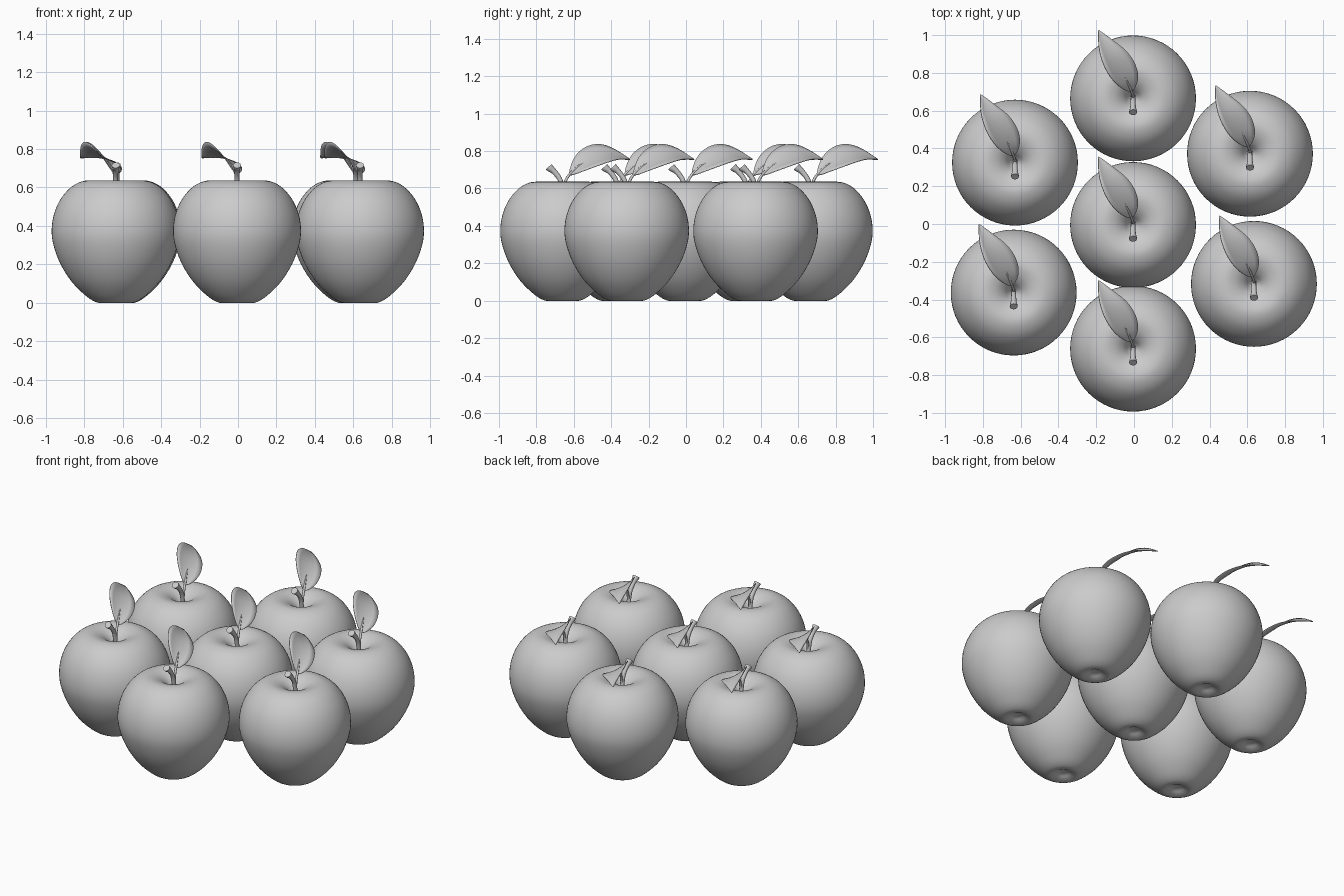
import bpy, bmesh, math
from mathutils import Vector

if "Cube" in bpy.data.objects:
    bpy.data.objects.remove(bpy.data.objects["Cube"])

CENTRES = [(-0.005, -0.005), (-0.005, 0.665), (-0.005, -0.66), (0.614, 0.372),
           (0.635, -0.317), (-0.63, 0.325), (-0.637, -0.363)]


def spline(pts, steps):
    """Catmull-Rom curve through the points (any dimension)."""
    p = [Vector(q) for q in pts]
    p = [2 * p[0] - p[1]] + p + [2 * p[-1] - p[-2]]
    out = []
    for i in range(1, len(p) - 2):
        a, b, c, d = p[i - 1:i + 3]
        for k in range(steps):
            t = k / steps
            out.append(0.5 * (2 * b + (c - a) * t + (2 * a - 5 * b + 4 * c - d) * t * t
                              + (3 * b - a - 3 * c + d) * t ** 3))
    return out + [p[-2]]


def to_mesh(name, bm):
    bmesh.ops.recalc_face_normals(bm, faces=bm.faces)
    for f in bm.faces:
        f.smooth = True
    me = bpy.data.meshes.new(name)
    bm.to_mesh(me)
    bm.free()
    return me


def skin(bm, rings, closed=True):
    """Bridge successive rows of vertices with quads."""
    for a, b in zip(rings, rings[1:]):
        n = len(a)
        for i in range(n if closed else n - 1):
            j = (i + 1) % n
            bm.faces.new((a[i], a[j], b[j], b[i]))


# Apple body: lathed profile with a dimple at each end
def apple_mesh():
    prof = spline([(0.004, 0.022), (0.03, 0.018), (0.06, 0.004), (0.095, 0.001), (0.15, 0.032),
                   (0.225, 0.105), (0.285, 0.198), (0.322, 0.295), (0.333, 0.375),
                   (0.321, 0.46), (0.286, 0.54), (0.228, 0.605), (0.16, 0.635),
                   (0.10, 0.626), (0.055, 0.597), (0.025, 0.56), (0.004, 0.54)], 4)
    bm, n = bmesh.new(), 64
    rings = [[bm.verts.new((r * math.cos(2 * math.pi * i / n),
                            r * math.sin(2 * math.pi * i / n), z)) for i in range(n)]
             for r, z in prof]
    skin(bm, rings)
    bm.faces.new(rings[0])
    bm.faces.new(rings[-1])
    return to_mesh("apple", bm)


# Stem and leaf stalk: tapered tubes, each point is (x, y, z, radius)
def tube_mesh(name, pts):
    path = spline(pts, 5)
    bm, n, rings = bmesh.new(), 12, []
    for i, p in enumerate(path):
        t = (path[min(i + 1, len(path) - 1)] - path[max(i - 1, 0)]).to_3d().normalized()
        u = t.cross(Vector((1, 0, 0))).normalized()
        v = t.cross(u)
        rings.append([bm.verts.new(p.to_3d() + p[3] * (u * math.cos(2 * math.pi * k / n)
                                                       + v * math.sin(2 * math.pi * k / n)))
                      for k in range(n)])
    skin(bm, rings)
    bm.faces.new(rings[0])
    bm.faces.new(rings[-1])
    return to_mesh(name, bm)


# Leaf blade: arched midrib with tilted, slightly folded halves
def leaf_mesh():
    mid = spline([(-0.008, 0.035, 0.672), (-0.03, 0.085, 0.72), (-0.065, 0.15, 0.757),
                  (-0.105, 0.22, 0.778), (-0.145, 0.285, 0.778), (-0.183, 0.36, 0.755)], 4)
    side, fold = Vector((0.76, 0.33, -0.56)), Vector((0.35, 0.05, 0.55))
    bm, rows = bmesh.new(), []
    for i, p in enumerate(mid):
        t = i / (len(mid) - 1)
        w = 0.004 * (1 - t) + 0.001 + 0.088 * math.sin(math.pi * t ** 0.9) ** 0.9 if 0 < t < 1 else 0.003
        rows.append([bm.verts.new(p + side * w * s + fold * w * 0.25 * s * s)
                     for s in (-1, -0.66, -0.33, 0, 0.33, 0.66, 1)])
    skin(bm, rows, closed=False)
    return to_mesh("leaf", bm)


apple = apple_mesh()
stem = tube_mesh("stem", [(0, 0.012, 0.53, 0.014), (0, 0.0, 0.60, 0.013), (0, -0.015, 0.65, 0.013),
                          (0, -0.045, 0.69, 0.015), (0, -0.066, 0.708, 0.02), (0, -0.074, 0.716, 0.021)])
stalk = tube_mesh("leaf_stalk", [(0, 0.005, 0.54, 0.009), (0, 0.01, 0.62, 0.008),
                                 (-0.008, 0.035, 0.672, 0.007), (-0.03, 0.085, 0.72, 0.005),
                                 (-0.065, 0.15, 0.755, 0.003)])
leaf = leaf_mesh()

# Seven apples share the same part meshes
for i, (x, y) in enumerate(CENTRES, 1):
    for me in (apple, stem, stalk, leaf):
        ob = bpy.data.objects.new(f"{me.name}_{i}", me)
        ob.location = (x, y, 0)
        bpy.context.collection.objects.link(ob)
        if me is leaf:
            sol = ob.modifiers.new("thickness", 'SOLIDIFY')
            sol.thickness = 0.004
            sol.offset = 0
        elif me is stem:
            bpy.context.view_layer.objects.active = ob
            ob.select_set(True)
            bpy.ops.object.shade_smooth_by_angle(angle=math.radians(40))
            ob.select_set(False)
